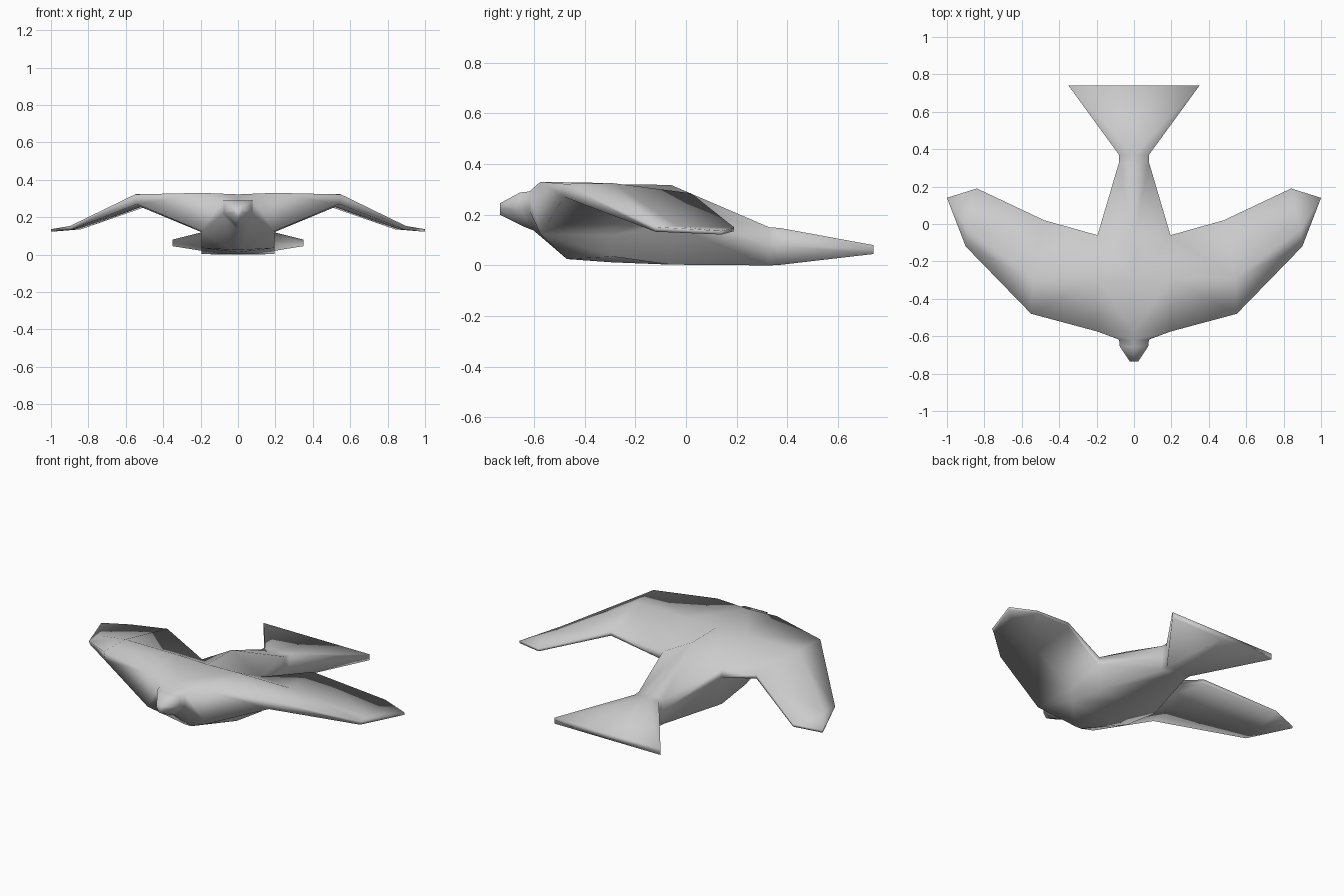
import bpy, bmesh

if "Cube" in bpy.data.objects:
    bpy.data.objects.remove(bpy.data.objects["Cube"])


def finish(name, bm):
    """Merge, mirror across x, orient and smooth-shade the half-built model."""
    bmesh.ops.remove_doubles(bm, verts=bm.verts, dist=0.0005)
    me = bpy.data.meshes.new(name)
    bm.to_mesh(me)
    bm.free()
    ob = bpy.data.objects.new(name, me)
    bpy.context.collection.objects.link(ob)
    ob.select_set(True)
    bpy.context.view_layer.objects.active = ob
    ob.modifiers.new("mirror", 'MIRROR')
    bpy.ops.object.modifier_apply(modifier="mirror")
    bm = bmesh.new()
    bm.from_mesh(me)
    bmesh.ops.recalc_face_normals(bm, faces=bm.faces)
    bm.to_mesh(me)
    bm.free()
    bpy.ops.object.shade_smooth()


def rings_to_verts(bm, rings):
    return [[bm.verts.new(p) for p in r] for r in rings]


def bridge(bm, rings, closed=False, skip=()):
    for i in range(len(rings) - 1):
        a, b = rings[i], rings[i + 1]
        n = len(a)
        for j in range(n if closed else n - 1):
            if (i, j) not in skip:
                k = (j + 1) % n
                bm.faces.new((a[j], a[k], b[k], b[j]))


def station(y, w, top, side_top, mid, low, y_low=None, w_low=None):
    """Half cross-section: top centre, top side, mid side, low side, low centre."""
    yl = y if y_low is None else y_low
    wl = w if w_low is None else w_low
    return [(0, y, top), (w, y, side_top), (w, y, mid), (wl, yl, low), (0, yl, low)]


# Head, body and fanned tail, lofted from the beak to the tail end
bm = bmesh.new()
body = rings_to_verts(bm, [
    station(-0.735, 0.022, 0.245, 0.245, 0.225, 0.20, -0.735, 0.005),
    station(-0.655, 0.076, 0.288, 0.288, 0.22, 0.155, -0.645, 0.01),
    station(-0.618, 0.08, 0.292, 0.292, 0.215, 0.138, -0.602, 0.01),
    station(-0.575, 0.195, 0.322, 0.33, 0.125, 0.025, -0.47, 0.02),
    station(-0.29, 0.195, 0.32, 0.325, 0.12, 0.035),
    station(-0.06, 0.195, 0.318, 0.21, 0.16, 0.003),
    station(0.33, 0.08, 0.15, 0.15, 0.08, 0.0),
    station(0.37, 0.08, 0.148, 0.148, 0.08, 0.002),
    station(0.74, 0.35, 0.08, 0.08, 0.063, 0.045),
])
body[4][4].co.z = 0.012
S, M, R = body[3:6]
bridge(bm, body, skip={(3, 1), (4, 1), (3, 2)})
bm.faces.new((S[2], M[2], M[3]))
bm.faces.new((S[2], M[3], S[3]))
bm.faces.new(body[0])
bm.faces.new(body[-1])

# Wing, lofted outwards from the open side of the body
root = [S[1], S[2], M[2], R[2], R[1], M[1]]
wing = rings_to_verts(bm, [
    [(0.55, -0.48, 0.322), (0.54, -0.48, 0.27), (0.52, -0.24, 0.255),
     (0.48, 0.02, 0.26), (0.48, 0.02, 0.285), (0.54, -0.29, 0.325)],
    [(0.90, -0.12, 0.152), (0.89, -0.12, 0.133), (0.87, 0.03, 0.133),
     (0.84, 0.19, 0.135), (0.84, 0.19, 0.15), (0.89, -0.03, 0.154)],
])
bridge(bm, [root] + wing, closed=True)
lt, lb, mb, tb, tt, mt = wing[1]
tip_t, tip_b = [bm.verts.new((1.0, 0.14, z)) for z in (0.136, 0.122)]
for f in ((lt, tip_t, mt), (mt, tip_t, tt), (lb, mb, tip_b), (mb, tb, tip_b),
          (lt, lb, tip_b, tip_t), (tt, tip_t, tip_b, tb)):
    bm.faces.new(f)
finish("gliding_bird", bm)
